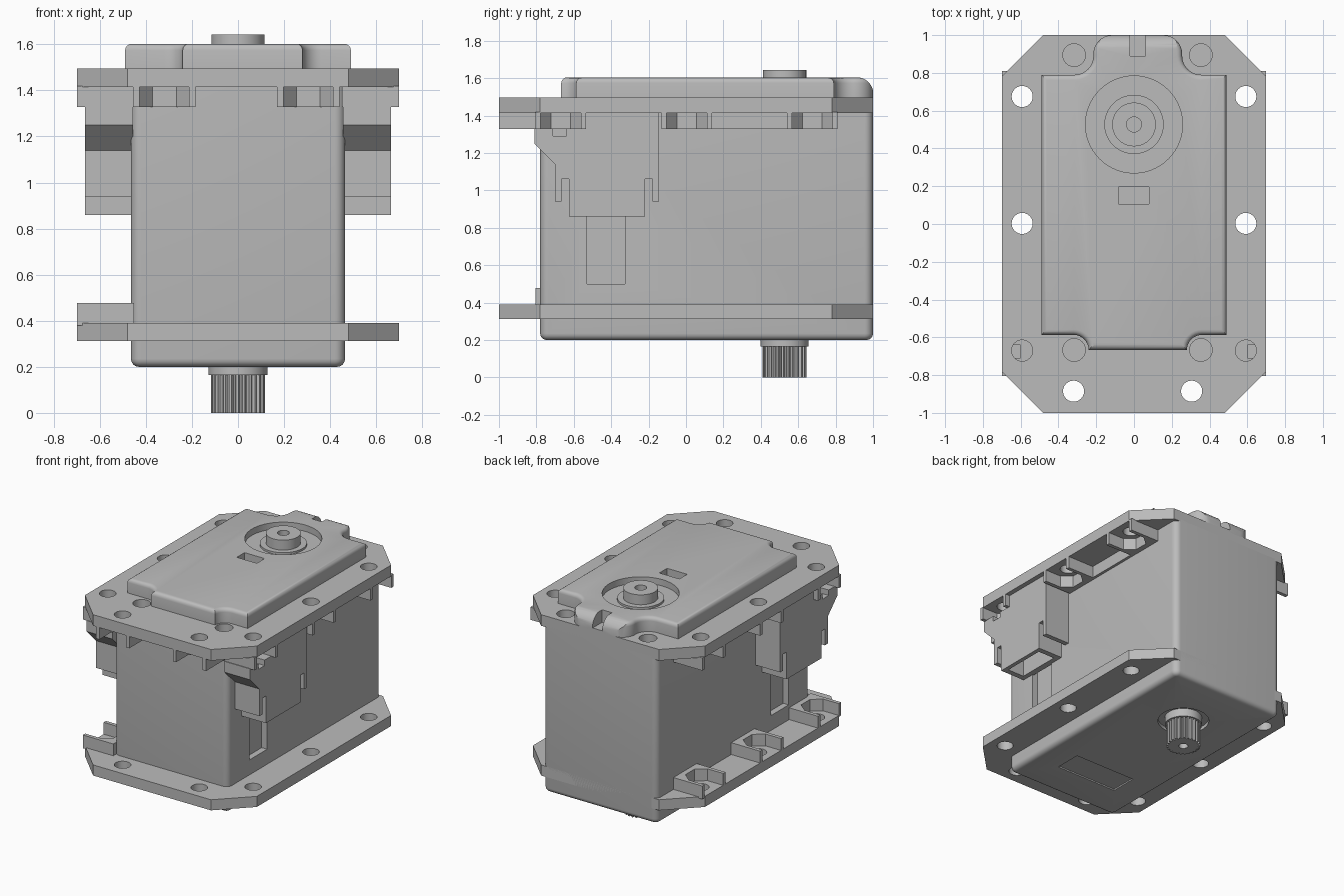
import bpy, bmesh, math

if "Cube" in bpy.data.objects:
    bpy.data.objects.remove(bpy.data.objects["Cube"])

grey = bpy.data.materials.new("plain grey")
grey.diffuse_color = (0.5, 0.5, 0.5, 1)
grey.use_nodes = True
grey.node_tree.nodes["Principled BSDF"].inputs["Base Color"].default_value = grey.diffuse_color


def prism(name, pts, a0, a1, axis='z', bevel_at=None, bevel=0.03):
    """Extrude a closed 2D profile: (x, y) along z, or (y, z) along x."""
    bm = bmesh.new()
    place = (lambda p, a: (p[0], p[1], a)) if axis == 'z' else (lambda p, a: (a, p[0], p[1]))
    lo = [bm.verts.new(place(p, a0)) for p in pts]
    hi = [bm.verts.new(place(p, a1)) for p in pts]
    bm.faces.new(lo[::-1])
    bm.faces.new(hi)
    n = len(pts)
    for i in range(n):
        j = (i + 1) % n
        bm.faces.new((lo[i], lo[j], hi[j], hi[i]))
    bmesh.ops.recalc_face_normals(bm, faces=bm.faces[:])
    if bevel_at is not None:
        rim = [e for e in bm.edges if all(abs(v.co.z - bevel_at) < 1e-5 for v in e.verts)]
        bmesh.ops.bevel(bm, geom=rim, offset=bevel, segments=4, profile=0.5, affect='EDGES')
    me = bpy.data.meshes.new(name)
    bm.to_mesh(me)
    bm.free()
    me.materials.append(grey)
    ob = bpy.data.objects.new(name, me)
    bpy.context.collection.objects.link(ob)
    return ob


def arc(cx, cy, r, d0, d1, n=8):
    return [(cx + r * math.cos(math.radians(d0 + (d1 - d0) * i / n)),
             cy + r * math.sin(math.radians(d0 + (d1 - d0) * i / n))) for i in range(n + 1)]


def rect(x0, x1, y0, y1):
    return [(x0, y0), (x1, y0), (x1, y1), (x0, y1)]


def disc(name, x, y, r, z0, z1, n=40):
    return prism(name, arc(x, y, r, 0, 360, n)[:-1], z0, z1)


def cut(ob, cutters):
    for c in cutters:
        c.hide_render = True
        m = ob.modifiers.new("cut", 'BOOLEAN')
        m.operation, m.solver, m.object = 'DIFFERENCE', 'EXACT', c
    dg = bpy.context.evaluated_depsgraph_get()
    me = bpy.data.meshes.new_from_object(ob.evaluated_get(dg))
    ob.modifiers.clear()
    ob.data = me
    for c in cutters:
        bpy.data.objects.remove(c)


SY = 0.527  # shaft position in y

# main case with rounded corners
r = 0.045
outline = (arc(0.465 - r, 1 - r, r, 0, 90) + arc(-0.465 + r, 1 - r, r, 90, 180)
           + arc(-0.465 + r, -0.78 + r, r, 180, 270) + arc(0.465 - r, -0.78 + r, r, 270, 360))
case = prism("main_case", outline, 0.2, 1.43, bevel_at=0.2, bevel=0.035)
cutters = [disc("cutter", 0, SY, 0.175, 0.1, 0.225),
           prism("cutter", rect(-0.25, 0.25, -0.51, -0.31), 0.1, 0.21)]
for s in (1, -1):
    cutters.append(prism("cutter", rect(-0.53, -0.325, 0.5, 0.9), s * 0.42, s * 0.6, 'x'))
cut(case, cutters)

# mounting flanges with through holes
octagon = [(-0.48, -1), (0.48, -1), (0.7, -0.78), (0.7, 0.78),
           (0.48, 1), (-0.48, 1), (-0.7, 0.78), (-0.7, -0.78)]
holes = [(s * 0.592, y) for s in (1, -1) for y in (-0.67, 0.003, 0.675)]
holes += [(-0.32, -0.885), (0.305, -0.885)]
for name, z0, z1 in (("lower_flange", 0.312, 0.39), ("upper_flange", 1.414, 1.496)):
    fl = prism(name, octagon, z0, z1)
    cutters = [disc("cutter", x, y, 0.056, z0 - 0.05, z1 + 0.05, 24) for x, y in holes]
    if name == "upper_flange":  # blind screw recesses
        cutters += [disc("cutter", x, y, 0.06, 1.43, 1.6, 24)
                    for x in (-0.317, 0.354) for y in (-0.667, 0.894)]
    cut(fl, cutters)


# nut pockets: blocks with a half-hexagon opening towards the flange edge
def nut_pocket(name, cx, cy, out, inner, outer, z0, z1):
    prof = [(inner, -0.135), (outer, -0.135), (outer, -0.108), (-0.02, -0.108), (-0.088, -0.052),
            (-0.088, 0.052), (-0.02, 0.108), (outer, 0.108), (outer, 0.135), (inner, 0.135)]
    ox, oy = out
    prism(name, [(cx + u * ox - v * oy, cy + u * oy + v * ox) for u, v in prof], z0, z1)


for x, y in holes:
    if y < -0.8:
        nut_pocket("front_nut_pocket", x, y, (0, -1), -0.12, 0.115, 1.327, 1.42)
    else:
        s = 1 if x > 0 else -1
        nut_pocket("upper_nut_pocket", x, y, (s, 0), -0.14, 0.108, 1.327, 1.42)
        if s < 0:
            nut_pocket("lower_nut_pocket", x, y, (s, 0), -0.14, 0.108, 0.38, 0.477)

# side connectors, hollow from below, and the lip under the upper flange
plug = [(-0.81, 1.33), (-0.81, 1.25), (-0.70, 1.14), (-0.70, 0.94), (-0.665, 0.94),
        (-0.665, 1.06), (-0.625, 1.06), (-0.625, 0.86), (-0.22, 0.86), (-0.22, 1.06),
        (-0.18, 1.06), (-0.18, 0.94), (-0.145, 0.94), (-0.145, 1.42), (-0.54, 1.42), (-0.54, 1.33)]
for s in (1, -1):
    con = prism("side_connector", plug, s * 0.455, s * 0.665, 'x')
    cut(con, [prism("cutter", rect(-0.585, -0.26, 0.8, 1.2), s * 0.5, s * 0.635, 'x'),
              prism("cutter", rect(-0.71, -0.64, 1.29, 1.36), s * 0.6, s * 0.7, 'x')])
    prism("flange_lip", rect(0.13, 0.55, 1.327, 1.42), s * 0.44, s * 0.485, 'x')

# top cover, scalloped around the screws
outline = ([(-0.49, -0.587)] + arc(-0.32, -0.667, 0.08, 90, 0)
           + arc(0.36, -0.667, 0.08, 180, 90) + [(0.49, -0.587), (0.49, 0.79)]
           + arc(0.355, 0.89, 0.1, 270, 180) + arc(0.155, 0.9, 0.1, 0, 90)
           + arc(-0.115, 0.9, 0.1, 90, 180) + arc(-0.315, 0.89, 0.1, 0, -90) + [(-0.49, 0.79)])
cover = prism("top_cover", outline, 1.49, 1.602, bevel_at=1.602, bevel=0.028)
corner = arc(0.912, 1.515, 0.09, 90, 0) + [(1.05, 1.515), (1.05, 1.65), (0.912, 1.65)]
cut(cover, [prism("cutter", corner, -0.4, 0.4, 'x'),
            disc("cutter", 0, SY, 0.257, 1.555, 1.7, 56),
            prism("cutter", rect(-0.083, 0.08, 0.105, 0.195), 1.55, 1.7),
            prism("cutter", rect(-0.02, 0.06, 0.89, 1.05), 1.51, 1.7)])

# upper pivot
disc("pivot_ring", 0, SY, 0.157, 1.54, 1.57)
boss = disc("pivot_boss", 0, SY, 0.116, 1.54, 1.643)
cut(boss, [disc("cutter", 0, SY, 0.04, 1.6, 1.7, 24)])

# output shaft: collar and toothed spline
disc("shaft_collar", 0, SY, 0.128, 0.165, 0.25)
teeth, prof = 25, []
for i in range(teeth):
    for k, rad in ((0, 0.102), (0.25, 0.102), (0.45, 0.117), (0.8, 0.117)):
        a = 2 * math.pi * (i + k) / teeth
        prof.append((rad * math.cos(a), SY + rad * math.sin(a)))
spline = prism("output_spline", prof, 0, 0.17)
cut(spline, [disc("cutter", 0, SY, 0.032, -0.1, 0.08, 24)])

# smooth the rounded surfaces, keep hard edges
bpy.ops.object.select_all(action='SELECT')
bpy.context.view_layer.objects.active = case
bpy.ops.object.shade_smooth_by_angle(angle=math.radians(28))
